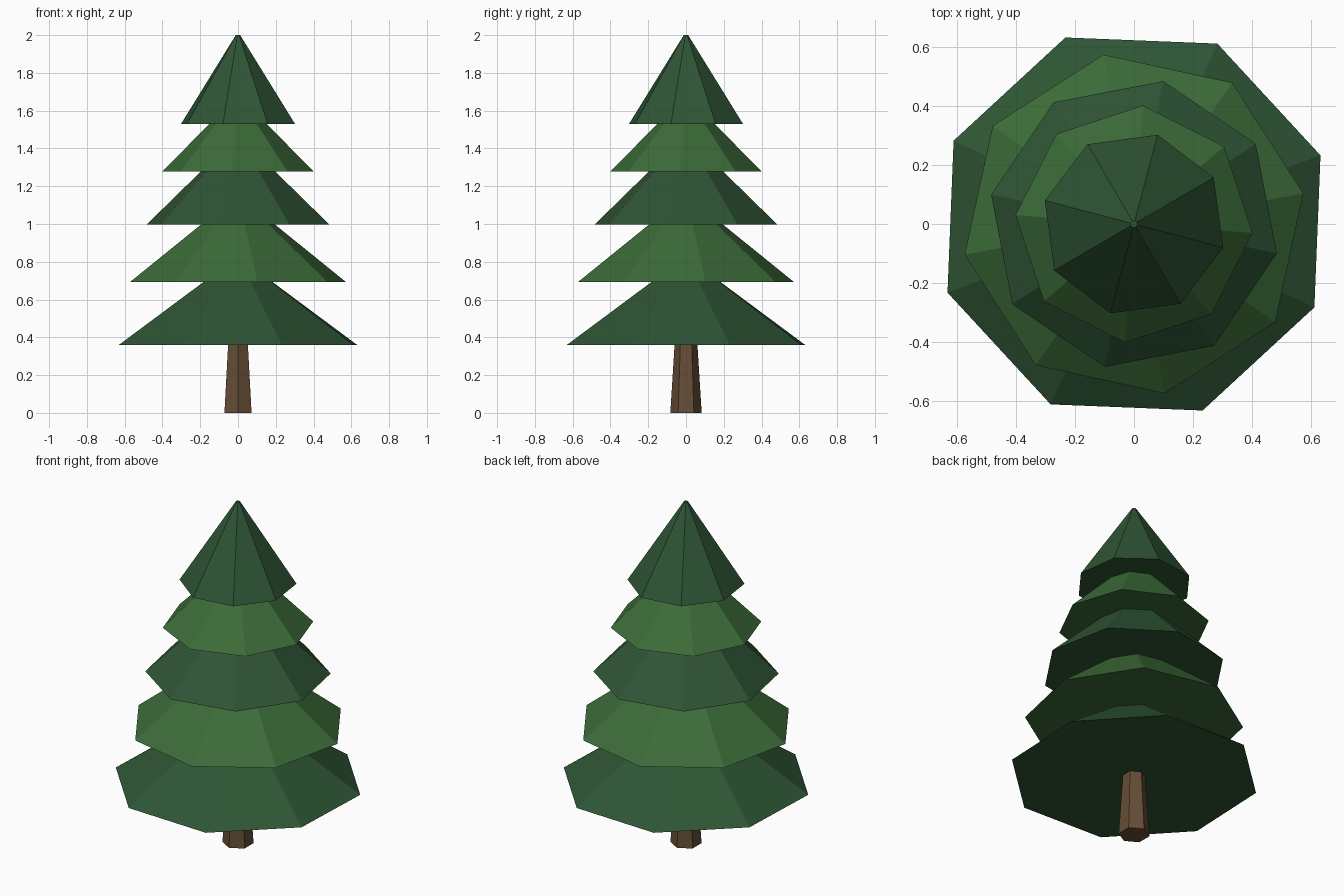
import bpy
from math import radians

if "Cube" in bpy.data.objects:
    bpy.data.objects.remove(bpy.data.objects["Cube"])


def material(name, rgb):
    mat = bpy.data.materials.new(name)
    mat.diffuse_color = (*rgb, 1.0)
    mat.use_nodes = True
    mat.node_tree.nodes["Principled BSDF"].inputs["Base Color"].default_value = mat.diffuse_color
    return mat


def frustum(name, sides, z0, z1, r0, r1, angle, mat):
    """Flat-shaded capped frustum standing between z0 and z1."""
    bpy.ops.mesh.primitive_cone_add(
        vertices=sides, radius1=r0, radius2=r1, depth=z1 - z0,
        location=(0, 0, (z0 + z1) / 2), rotation=(0, 0, radians(angle)))
    obj = bpy.context.object
    obj.name = name
    obj.data.materials.append(mat)
    return obj


bark = material("bark", (0.13, 0.075, 0.035))
dark_green = material("dark_green", (0.028, 0.09, 0.035))
light_green = material("light_green", (0.045, 0.15, 0.04))

# Trunk: tapered hexagon, sunk slightly into the lowest tier
frustum("trunk", 6, 0.0, 0.40, 0.083, 0.058, 0, bark)

# Foliage tiers: base z, top z, base radius, top radius, twist in degrees
tiers = [
    (0.36, 0.71, 0.672, 0.170, 20.2),
    (0.692, 1.02, 0.582, 0.170, 10.2),
    (0.998, 1.30, 0.493, 0.178, 33.4),
    (1.278, 1.55, 0.402, 0.132, 40.7),
    (1.53, 2.00, 0.312, 0.012, 30.2),
]
for i, (z0, z1, r0, r1, twist) in enumerate(tiers):
    frustum(f"foliage_tier_{i + 1}", 8, z0, z1, r0, r1, twist,
            light_green if i % 2 else dark_green)
